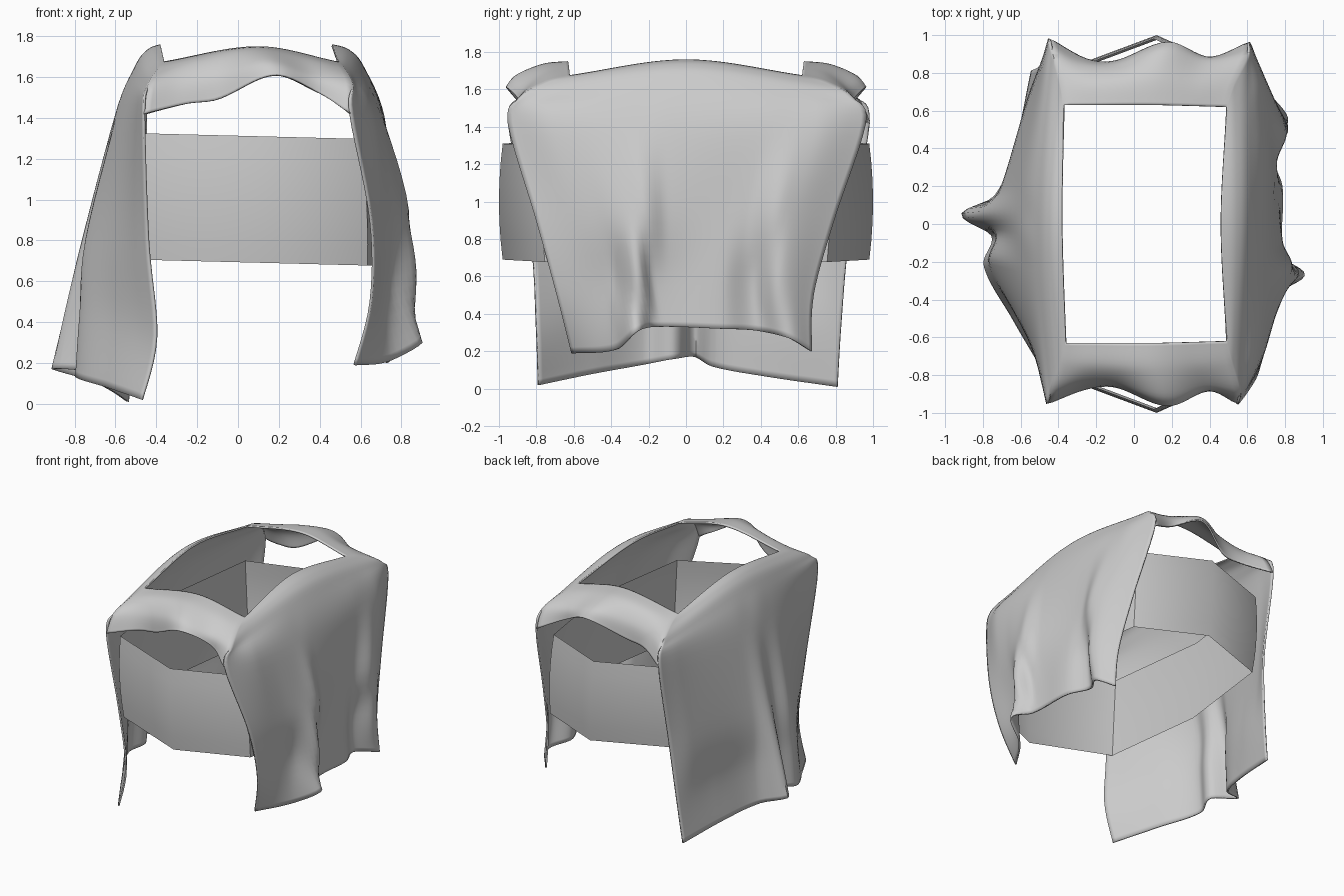
import bpy, bmesh
from math import radians

if "Cube" in bpy.data.objects:
    bpy.data.objects.remove(bpy.data.objects["Cube"])


def hermite(keys, s):
    """Smooth lookup in a list of (s, a, b) keys sorted by s."""
    n = len(keys)
    i = 0
    while i < n - 2 and s > keys[i + 1][0]:
        i += 1
    p, q = keys[i], keys[i + 1]
    h = q[0] - p[0]
    t = (s - p[0]) / h

    def slope(k, c):
        lo, hi = keys[max(k - 1, 0)], keys[min(k + 1, n - 1)]
        return (hi[c] - lo[c]) / (hi[0] - lo[0])

    out = []
    for c in (1, 2):
        m0, m1 = slope(i, c) * h, slope(i + 1, c) * h
        out.append((2*t**3 - 3*t*t + 1) * p[c] + (t**3 - 2*t*t + t) * m0
                   + (3*t*t - 2*t**3) * q[c] + (t**3 - t*t) * m1)
    return out


def catmull(a, b, c, d, t):
    return [0.5 * (2*q + (r - p)*t + (2*p - 5*q + 4*r - s)*t*t + (3*q - p - 3*r + s)*t**3)
            for p, q, r, s in zip(a, b, c, d)]


def add_sheet(bm, rows, along_y, nv, nu=6):
    """Loft a cloth sheet through key rows, from hole edge to hem."""
    columns = []
    for j in range(nv + 1):
        pts = []
        for keys in rows:
            s = keys[0][0] + (keys[-1][0] - keys[0][0]) * j / nv
            a, z = hermite(keys, s)
            pts.append((a, s, z) if along_y else (s, a, z))
        col = []
        last = len(pts) - 1
        for i in range(last):
            a, d = pts[max(i - 1, 0)], pts[min(i + 2, last)]
            col += [catmull(a, pts[i], pts[i + 1], d, k / nu) for k in range(nu)]
        col.append(pts[-1])
        columns.append([bm.verts.new(p) for p in col])
    for c0, c1 in zip(columns, columns[1:]):
        for k in range(len(c0) - 1):
            bm.faces.new((c0[k], c1[k], c1[k + 1], c0[k + 1]))


def make_object(name, bm):
    bmesh.ops.recalc_face_normals(bm, faces=bm.faces)
    mesh = bpy.data.meshes.new(name)
    bm.to_mesh(mesh)
    bm.free()
    ob = bpy.data.objects.new(name, mesh)
    bpy.context.collection.objects.link(ob)
    bpy.ops.object.select_all(action='DESELECT')
    ob.select_set(True)
    bpy.context.view_layer.objects.active = ob
    return ob


# Right hanging panel: rows of (y, x, z)
right = [
    [(-.62, .49, 1.67), (0, .46, 1.755), (.62, .49, 1.67)],
    [(-.75, .52, 1.635), (0, .54, 1.73), (.75, .53, 1.635)],
    [(-.89, .56, 1.555), (0, .61, 1.65), (.89, .6, 1.555)],
    [(-.95, .55, 1.42), (-.7, .66, 1.41), (0, .71, 1.4), (.7, .69, 1.41), (.96, .61, 1.42)],
    [(-.8, .65, .9), (-.5, .74, .92), (-.23, .83, .95), (-.1, .78, .95), (.33, .75, .95),
     (.5, .8, .95), (.79, .67, .9)],
    [(-.69, .65, .5), (-.38, .74, .55), (-.26, .87, .6), (-.18, .78, .6), (.2, .77, .6),
     (.36, .72, .6), (.5, .81, .58), (.68, .71, .5)],
    [(-.61, .57, .19), (-.37, .74, .21), (-.27, .9, .3), (-.18, .79, .33), (.2, .78, .32),
     (.38, .72, .31), (.55, .81, .27), (.67, .73, .2)],
]
# Left hanging panel
left = [
    [(-.63, -.36, 1.67), (0, -.38, 1.755), (.63, -.37, 1.67)],
    [(-.75, -.39, 1.635), (0, -.44, 1.73), (.75, -.39, 1.635)],
    [(-.89, -.44, 1.555), (0, -.5, 1.65), (.91, -.43, 1.555)],
    [(-.95, -.46, 1.42), (-.8, -.49, 1.41), (0, -.6, 1.4), (.8, -.49, 1.41), (.98, -.45, 1.42)],
    [(-.83, -.44, .8), (-.72, -.5, .8), (-.2, -.74, .8), (-.05, -.71, .8), (.06, -.76, .8),
     (.18, -.7, .8), (.72, -.54, .8), (.87, -.46, .8)],
    [(-.8, -.4, .33), (-.5, -.6, .4), (-.22, -.77, .42), (-.06, -.73, .43), (.05, -.85, .43),
     (.16, -.71, .42), (.5, -.58, .38), (.83, -.5, .35)],
    [(-.79, -.47, .02), (-.5, -.64, .08), (-.22, -.79, .13), (-.06, -.75, .16),
     (.05, -.91, .17), (.14, -.74, .12), (.4, -.63, .07), (.81, -.54, .01)],
]
# Front arch strip: rows of (x, y, z); its ends meet the side panels
front = [
    [(.1, -.63, 1.745)],
    [(-.2, -.75, 1.68), (.1, -.77, 1.73), (.35, -.75, 1.68)],
    [(-.28, -.84, 1.58), (-.1, -.84, 1.61), (.15, -.91, 1.67), (.38, -.86, 1.6)],
    [(-.25, -.87, 1.47), (-.1, -.86, 1.49), (.18, -.96, 1.61), (.4, -.88, 1.52)],
]


def strip(end):
    """Strip rows closed with the panel corner points at the front (0) or back (-1)."""
    sign = 1 if end == 0 else -1
    rows = []
    for i, mid in enumerate(front):
        (yl, xl, zl), (yr, xr, zr) = left[i][end], right[i][end]
        rows.append([(xl, yl, zl)] + [(x, y * sign, z) for x, y, z in mid] + [(xr, yr, zr)])
    return rows


# Draped cloth with a rectangular opening
bm = bmesh.new()
add_sheet(bm, right, True, 72)
add_sheet(bm, left, True, 72)
add_sheet(bm, strip(0), False, 32)
add_sheet(bm, strip(-1), False, 32)
bmesh.ops.remove_doubles(bm, verts=bm.verts, dist=0.004)
cloth = make_object("draped_cloth", bm)
sol = cloth.modifiers.new("thickness", 'SOLIDIFY')
sol.thickness = 0.012
sol.offset = 0
bpy.ops.object.shade_smooth_by_angle(angle=radians(60))

# Eight-sided open band under the cloth, slightly bulged and tilted
outline = [(0, -1), (.51, -.77), (.63, 0), (.51, .77), (0, 1), (-.59, .78), (-.69, 0), (-.59, -.78)]
bm = bmesh.new()
rings = []
for k in range(7):
    f = k / 3 - 1
    scale = 1 - .02 * f * f
    rings.append([bm.verts.new((.12 + x * scale - .015 * f, y * scale,
                                1.0 + .31 * f - .025 * x)) for x, y in outline])
for r0, r1 in zip(rings, rings[1:]):
    for i in range(8):
        j = (i + 1) % 8
        bm.faces.new((r0[i], r0[j], r1[j], r1[i]))
make_object("inner_band", bm)
bpy.ops.object.shade_smooth_by_angle(angle=radians(50))
